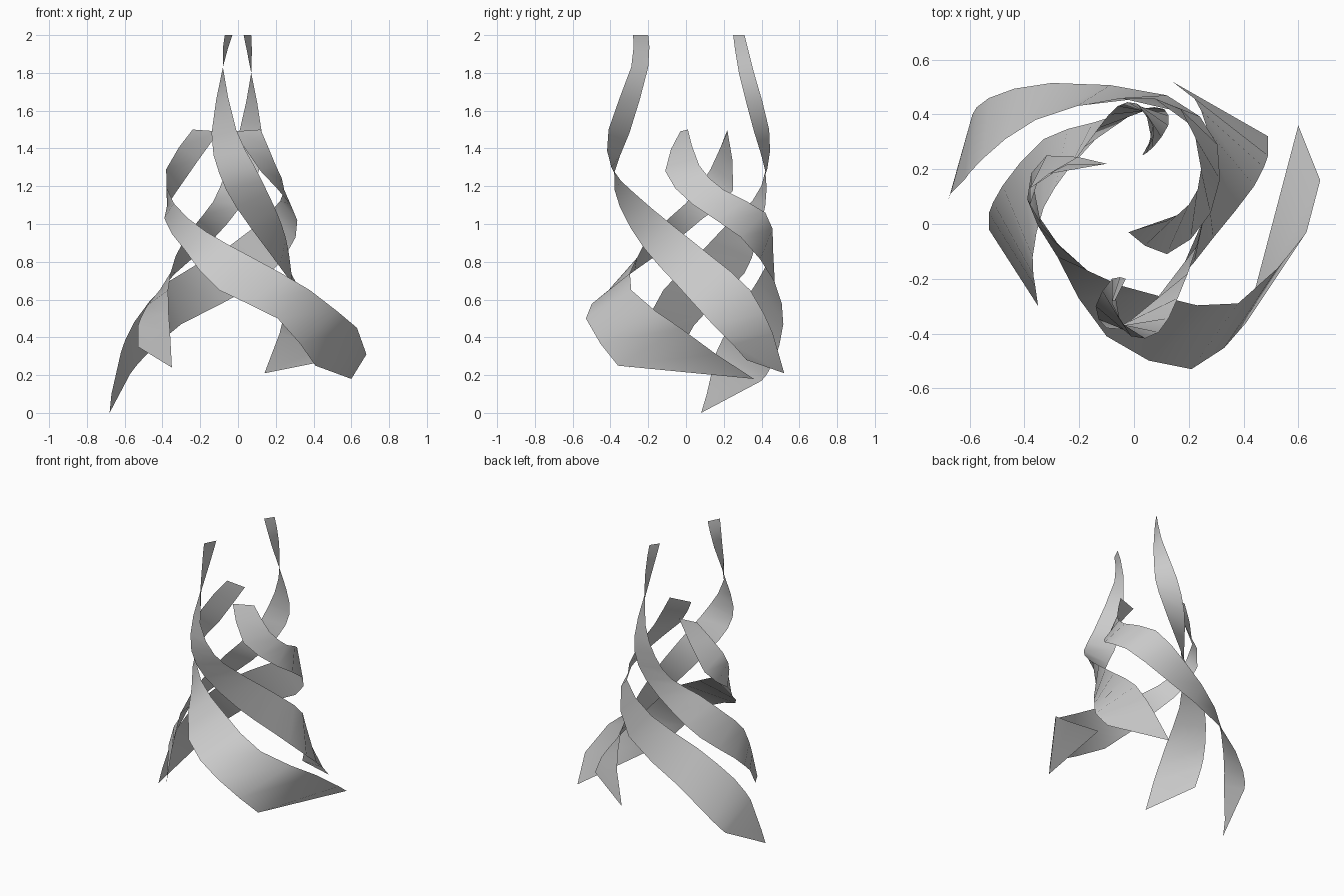
import bpy
from mathutils import Vector


def spline(pts):
    """Round off a key path: one extra point between keys, straight last span."""
    out = []
    for i in range(len(pts) - 2):
        a, b, c, d = pts[max(i - 1, 0)], pts[i], pts[i + 1], pts[min(i + 2, len(pts) - 2)]
        out += [b, (b + c) * 0.5625 - (a + d) * 0.0625]
    return out + pts[-2:]


def ribbon(name, lower, upper):
    """Twisting strip stretched between a lower (trailing) and upper (leading) edge."""
    low = spline([Vector(p) for p in lower])
    up = spline([Vector(p) for p in upper])
    n = len(low)
    faces = [(i, i + 1, n + i + 1, n + i) for i in range(n - 1)]
    mesh = bpy.data.meshes.new(name)
    mesh.from_pydata(low + up, [], faces)
    mesh.polygons.foreach_set("use_smooth", [True] * len(faces))
    mesh.update()
    obj = bpy.data.objects.new(name, mesh)
    bpy.context.collection.objects.link(obj)


# short ribbon: starts back left, sweeps across the front to the right
ribbon("short_ribbon_front",
       [(-.10, .22, 1.49), (-.32, .25, 1.18), (-.39, .09, 1.03), (-.28, -.12, .86),
        (-.1, -.41, .65), (.21, -.53, .5), (.41, -.36, .25), (.6, .36, .18)],
       [(-.24, .22, 1.5), (-.38, .13, 1.29), (-.34, -.0, 1.11), (-.17, -.17, .96),
        (.08, -.26, .82), (.38, -.29, .65), (.63, -.03, .45), (.68, .16, .31)])

# short ribbon: starts near the middle, sweeps across the back to the left
ribbon("short_ribbon_back",
       [(-.02, -.03, 1.49), (.12, -.11, 1.28), (.28, .04, 1.1), (.305, .29, .93),
        (.12, .47, .69), (-.3, .515, .47), (-.53, .46, .26), (-.59, .4, .17), (-.68, .08, 0)],
       [(.12, .01, 1.5), (.2, .07, 1.31), (.245, .2, 1.18), (.17, .42, 1.06),
        (-.05, .46, .88), (-.36, .38, .7), (-.55, .24, .48), (-.62, .16, .32), (-.67, .11, .1)])

# tall ribbon: starts at the front, winds round the right side
ribbon("tall_ribbon_front",
       [(-.03, -.2, 2), (-.08, -.2, 1.83), (-.14, -.3, 1.48), (-.1, -.38, 1.27),
        (-.01, -.35, 1.09), (.15, -.22, .87), (.29, -.05, .68), (.44, .14, .47),
        (.49, .25, .36), (.49, .32, .28)],
       [(-.07, -.28, 2), (-.08, -.29, 1.83), (-.01, -.41, 1.5), (.09, -.395, 1.3),
        (.16, -.27, 1.16), (.23, -.08, 1.0), (.27, .12, .84), (.27, .34, .65),
        (.22, .46, .42), (.14, .52, .21)])

# tall ribbon: starts at the back, winds round the left side
ribbon("tall_ribbon_back",
       [(.03, .25, 2), (.07, .28, 1.8), (.125, .36, 1.49), (.11, .42, 1.28),
        (.02, .42, 1.1), (-.15, .37, .9), (-.33, .31, .74), (-.48, .14, .57),
        (-.53, .04, .46), (-.53, -.02, .35)],
       [(.07, .31, 2), (.07, .36, 1.8), (.01, .44, 1.5), (-.06, .43, 1.29),
        (-.13, .35, 1.12), (-.24, .2, .98), (-.33, .06, .83), (-.37, -.12, .65),
        (-.36, -.23, .43), (-.35, -.3, .24)])
